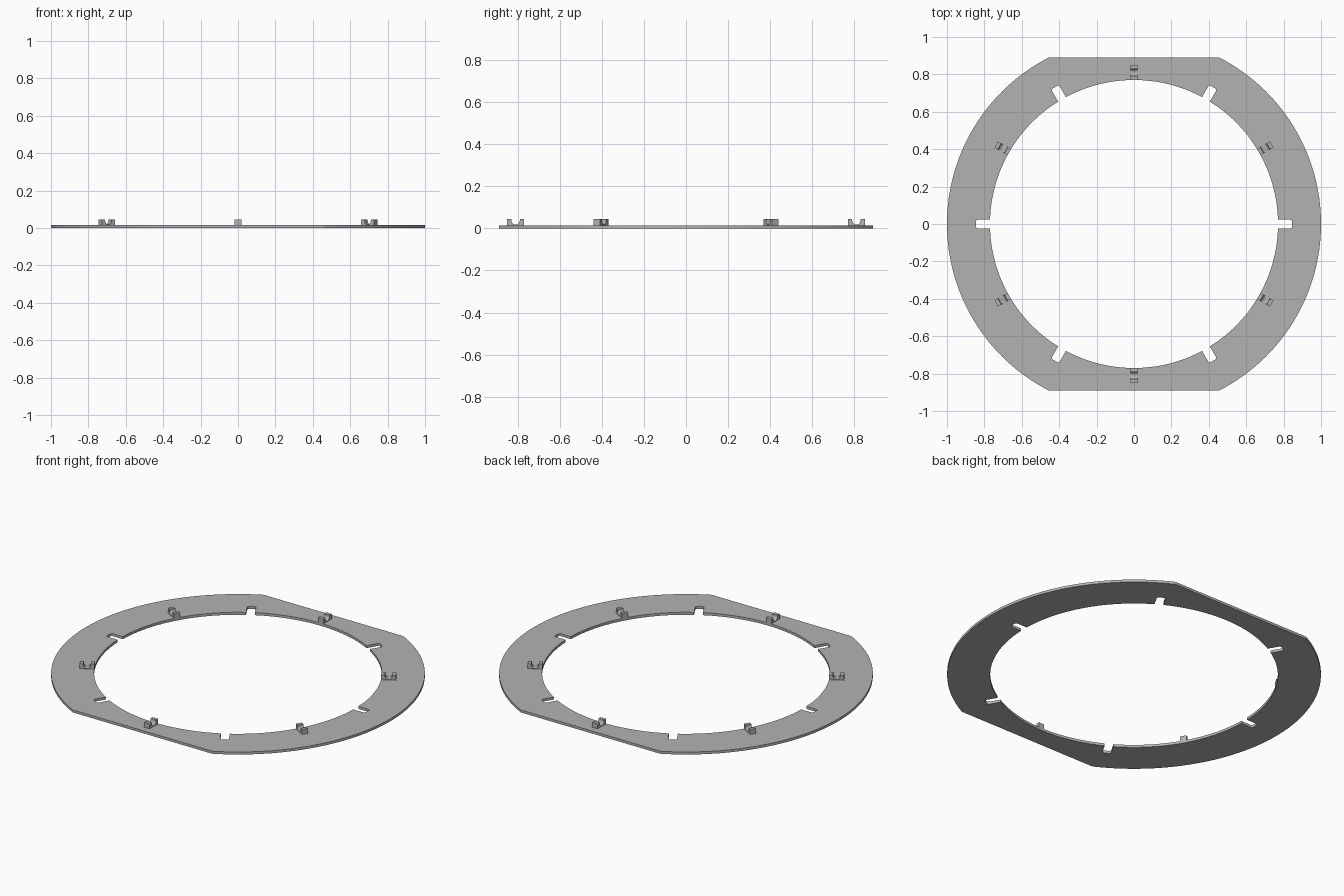
import bpy, bmesh
from math import sin, cos, pi, radians, asin, sqrt
from mathutils import Matrix, Vector

cube = bpy.data.objects.get("Cube")
if cube:
    bpy.data.objects.remove(cube)

OUTER, INNER, FLAT = 1.0, 0.77, 0.89
THICK, TOP = 0.015, 0.044
SLOT_HALF, SLOT_END, SLOT_ROUND = 0.024, 0.845, 0.012

grey = bpy.data.materials.new("plain_grey")
grey.use_nodes = True
colour = (0.45, 0.45, 0.45, 1)
grey.diffuse_color = colour
grey.node_tree.nodes["Principled BSDF"].inputs["Base Color"].default_value = colour


def arc(cx, cy, r, a0, a1, steps):
    return [(cx + r * cos(a0 + (a1 - a0) * i / steps),
             cy + r * sin(a0 + (a1 - a0) * i / steps)) for i in range(steps + 1)]


def turn(points, angle):
    return [(x * cos(angle) - y * sin(angle), x * sin(angle) + y * cos(angle)) for x, y in points]


def extruded(name, loops, direction, matrix=Matrix()):
    """Fill closed outlines (the second one is a hole) and extrude them."""
    bm = bmesh.new()
    for loop in loops:
        verts = [bm.verts.new((x, y, 0)) for x, y in loop]
        for a, b in zip(verts, verts[1:] + verts[:1]):
            bm.edges.new((a, b))
    bmesh.ops.triangle_fill(bm, use_beauty=True, use_dissolve=False, edges=bm.edges[:])
    made = bmesh.ops.extrude_face_region(bm, geom=bm.faces[:], use_keep_orig=True)
    moved = [g for g in made["geom"] if isinstance(g, bmesh.types.BMVert)]
    bmesh.ops.translate(bm, verts=moved, vec=Vector((0, 0, direction)))
    bmesh.ops.transform(bm, matrix=matrix, verts=bm.verts[:])
    bmesh.ops.recalc_face_normals(bm, faces=bm.faces[:])
    mesh = bpy.data.meshes.new(name)
    bm.to_mesh(mesh)
    bm.free()
    mesh.materials.append(grey)
    obj = bpy.data.objects.new(name, mesh)
    bpy.context.collection.objects.link(obj)
    return obj


# Ring plate: round outside with two flats, inner hole with six radial slots
flat_angle = asin(FLAT / OUTER)
outline = arc(0, 0, OUTER, -flat_angle, flat_angle, 64)
outline += turn(outline, pi)

slot_angle = asin(SLOT_HALF / INNER)
corner_x, corner_y = SLOT_END - SLOT_ROUND, SLOT_HALF - SLOT_ROUND
slot = [(sqrt(INNER ** 2 - SLOT_HALF ** 2), -SLOT_HALF)]
slot += arc(corner_x, -corner_y, SLOT_ROUND, -pi / 2, 0, 5)
slot += arc(corner_x, corner_y, SLOT_ROUND, 0, pi / 2, 5)
sector = slot + arc(0, 0, INNER, slot_angle, pi / 3 - slot_angle, 24)[:-1]
hole = []
for k in range(6):
    hole += turn(sector, k * pi / 3)
extruded("ring_plate", [outline, hole], THICK)

# Six clips between the slots: a block with a round-bottomed groove across it
GROOVE_X, GROOVE_Z, GROOVE_R = 0.81, 0.038, 0.02
CLIP_IN, CLIP_OUT, CLIP_WIDTH = 0.77, 0.85, 0.036
profile = [(CLIP_IN, THICK - 0.002), (CLIP_OUT, THICK - 0.002), (CLIP_OUT, TOP),
           (GROOVE_X + GROOVE_R, TOP)]
profile += arc(GROOVE_X, GROOVE_Z, GROOVE_R, 0, -pi, 14)
profile += [(GROOVE_X - GROOVE_R, TOP), (CLIP_IN, TOP)]
upright = Matrix.Translation((0, CLIP_WIDTH / 2, 0)) @ Matrix.Rotation(pi / 2, 4, "X")
for k in range(6):
    spin = Matrix.Rotation(radians(30 + 60 * k), 4, "Z")
    extruded(f"cable_clip_{k + 1}", [profile], CLIP_WIDTH, spin @ upright)
